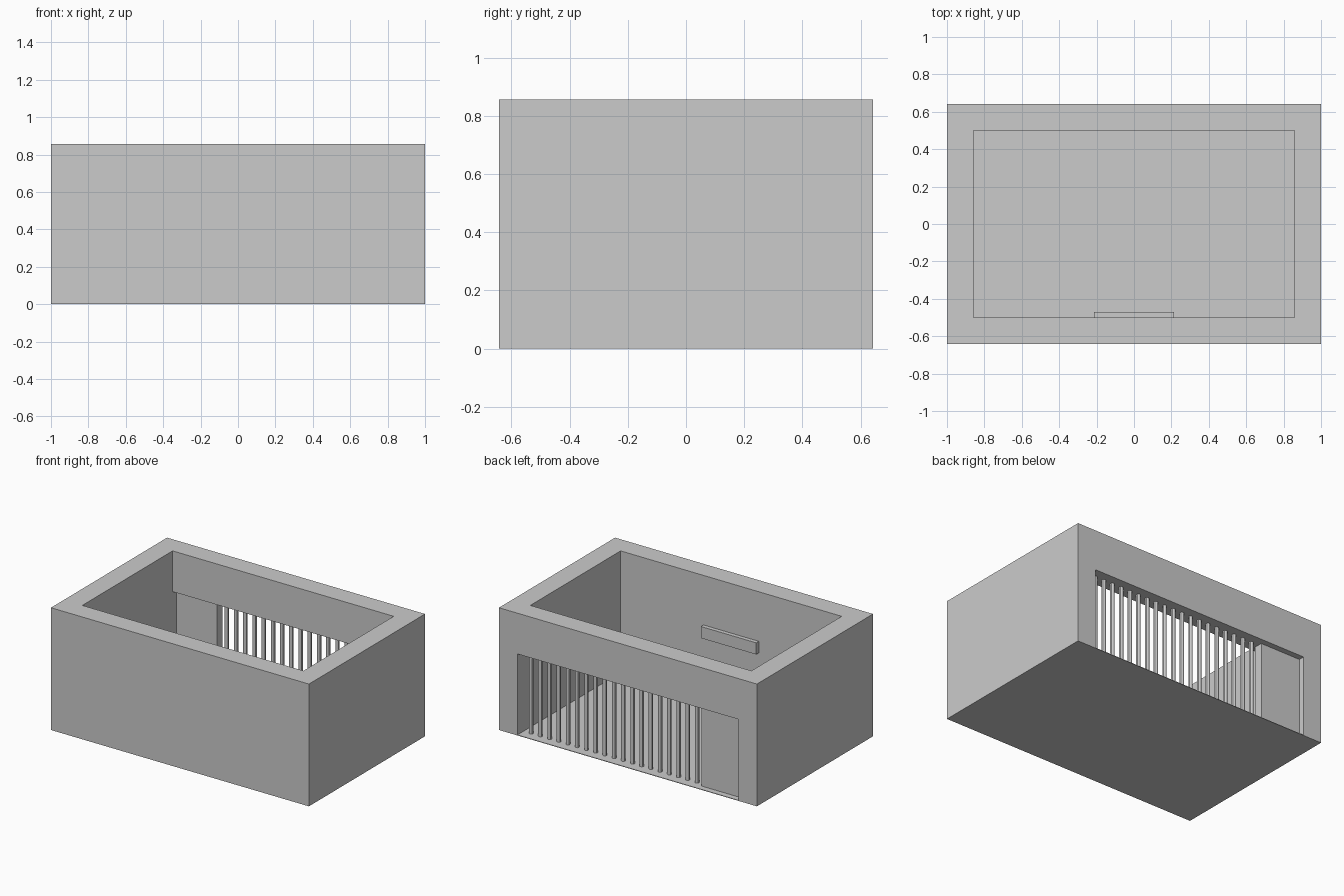
import bpy, bmesh

if "Cube" in bpy.data.objects:
    bpy.data.objects.remove(bpy.data.objects["Cube"])

U = 1 / 7  # layout module: the wall thickness


def box(name, x, y, z):
    """Box from (min, max) ranges on each axis."""
    bm = bmesh.new()
    bmesh.ops.create_cube(bm, size=1)
    for v in bm.verts:
        for i, (lo, hi) in enumerate((x, y, z)):
            v.co[i] = lo + (v.co[i] + 0.5) * (hi - lo)
    mesh = bpy.data.meshes.new(name)
    bm.to_mesh(mesh)
    bm.free()
    ob = bpy.data.objects.new(name, mesh)
    bpy.context.collection.objects.link(ob)
    return ob


def cut(target, cutter):
    mod = target.modifiers.new("cut", 'BOOLEAN')
    mod.operation = 'DIFFERENCE'
    mod.solver = 'EXACT'
    mod.object = cutter
    cutter.hide_render = True
    cutter.hide_viewport = True
    cutter.display_type = 'WIRE'


X, Y, H = 7 * U, 4.5 * U, 6 * U
FLOOR = 0.004
TOP = 4 * U  # underside of the lintel

# Thin floor and open-topped walls
box("floor", (-X, X), (-Y, Y), (0, FLOOR))
walls = box("walls", (-X, X), (-Y, Y), (FLOOR, H))
cut(walls, box("room_cutter", (-X + U, X - U), (-Y + U, Y - U), (-0.1, H + 0.1)))
cut(walls, box("opening_cutter", (-X + U, X - U), (Y - 1.5 * U, Y + 0.1), (-0.1, TOP)))

# Door panel filling one end of the back opening
mid = Y - U / 2
box("door", (-X + U, -3.8 * U), (mid - 0.03, mid + 0.03), (FLOOR, TOP))

# Row of round bars across the rest of the opening
for i in range(19):
    bpy.ops.mesh.primitive_cylinder_add(
        vertices=12, radius=0.1 * U, depth=TOP - FLOOR,
        location=((-3.4 + i * 0.5) * U, mid, (TOP + FLOOR) / 2))
    bar = bpy.context.object
    bar.name = f"bar_{i + 1}"
    bpy.ops.object.shade_smooth_by_angle()

# Small shelf on the inside of the front wall
box("shelf", (-1.5 * U, 1.5 * U), (-Y + U, -Y + 1.2 * U), (3 * U, 3.57 * U))
